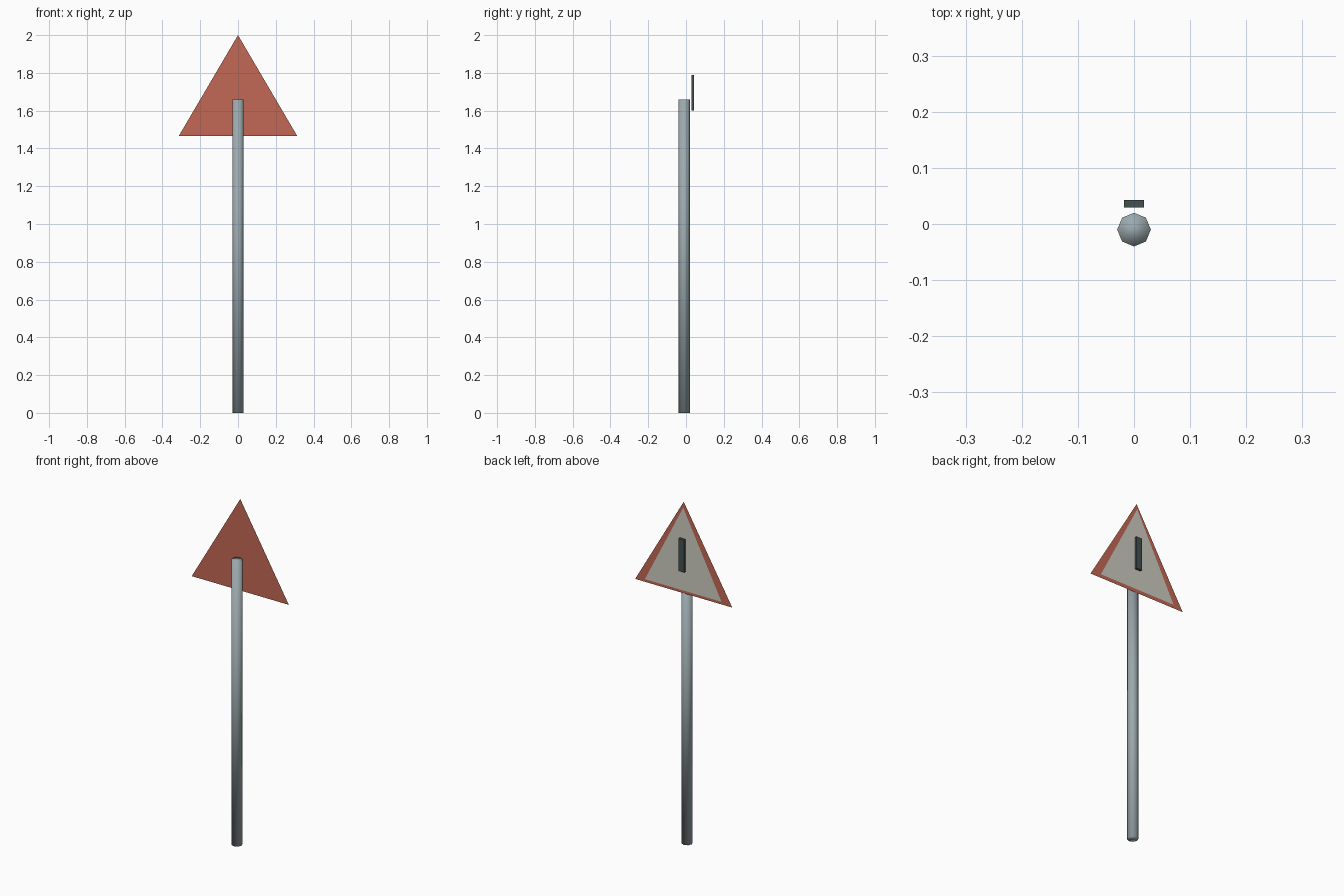
import bpy, bmesh

if "Cube" in bpy.data.objects:
    bpy.data.objects.remove(bpy.data.objects["Cube"])


def paint(obj, name, color):
    mat = bpy.data.materials.new(name)
    mat.diffuse_color = (*color, 1)
    mat.use_nodes = True
    mat.node_tree.nodes["Principled BSDF"].inputs["Base Color"].default_value = mat.diffuse_color
    obj.data.materials.append(mat)


def triangle(name, half_width, bottom, top, y):
    """Thin sheet triangle facing the back (+y)."""
    bm = bmesh.new()
    pts = [(half_width, y, bottom), (-half_width, y, bottom), (0, y, top)]
    bm.faces.new([bm.verts.new(p) for p in pts])
    mesh = bpy.data.meshes.new(name)
    bm.to_mesh(mesh)
    bm.free()
    obj = bpy.data.objects.new(name, mesh)
    bpy.context.collection.objects.link(obj)
    return obj


# Eight-sided post, smooth shaded
bpy.ops.mesh.primitive_cylinder_add(vertices=8, radius=0.03, depth=1.66,
                                    location=(0, -0.01, 0.83))
post = bpy.context.object
post.name = "post"
bpy.ops.object.shade_smooth()
paint(post, "post_grey", (0.33, 0.40, 0.42))

# Red sign plate and the pale panel laid on it
plate = triangle("sign_plate", 0.313, 1.467, 2.0, 0.021)
paint(plate, "sign_red", (0.55, 0.14, 0.09))
panel = triangle("sign_panel", 0.247, 1.485, 1.967, 0.026)
paint(panel, "panel_pale", (0.62, 0.61, 0.53))

# Dark upright bar on the panel
bpy.ops.mesh.primitive_cube_add(size=1, location=(0, 0.036, 1.695))
bar = bpy.context.object
bar.name = "sign_bar"
bar.scale = (0.036, 0.014, 0.19)
bpy.ops.object.transform_apply(location=False, rotation=False, scale=True)
paint(bar, "bar_dark", (0.06, 0.08, 0.08))
